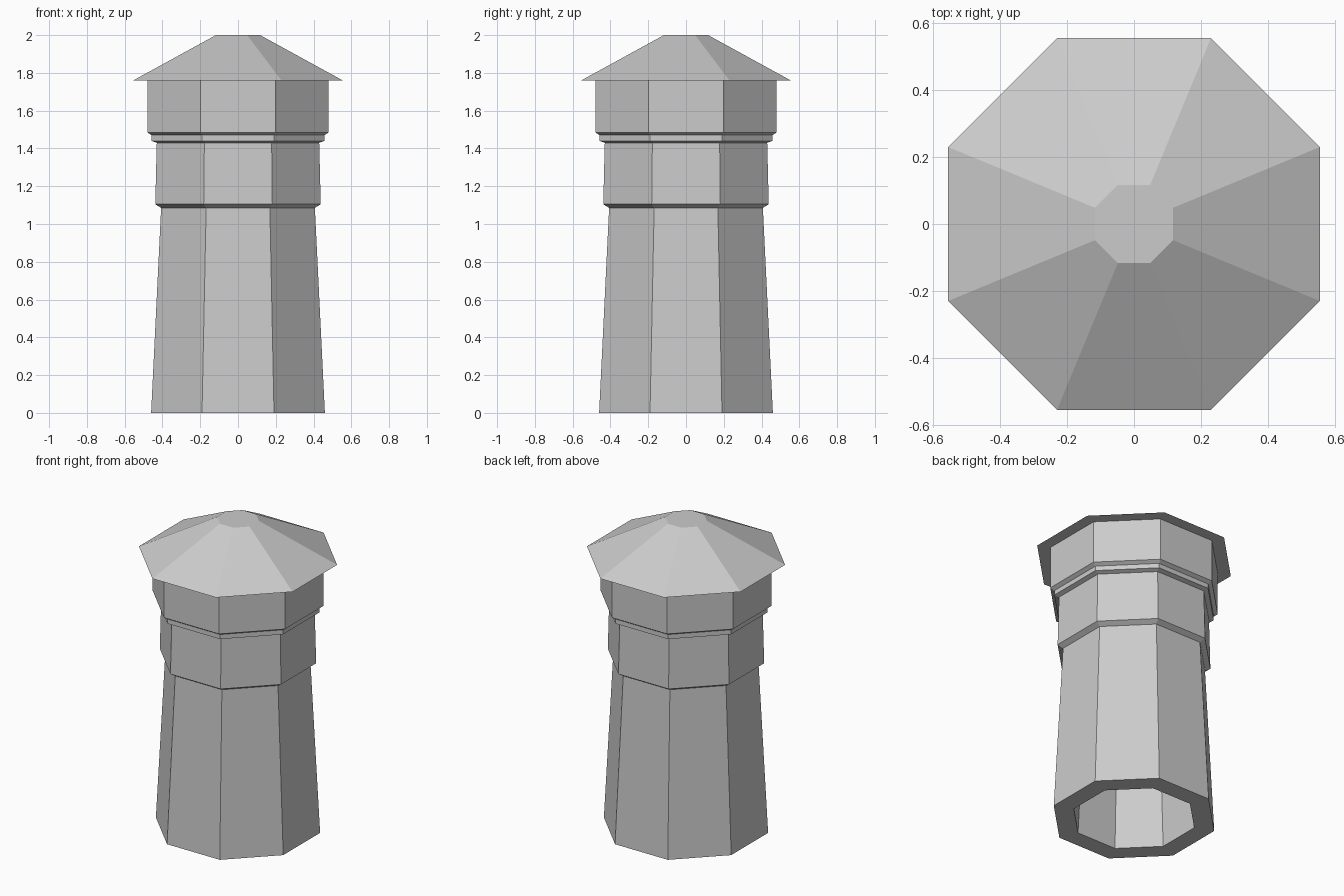
import bpy, bmesh, math

if "Cube" in bpy.data.objects:
    bpy.data.objects.remove(bpy.data.objects["Cube"])

SIDES = 8
K = 1 / math.cos(math.pi / SIDES)  # flat distance -> corner radius


def octagon_part(name, profile, cap_ends=(False, False), closed=False):
    """Sweep a (flat distance, z) profile round an octagon with flats on the axes."""
    bm = bmesh.new()
    rings = []
    for a, z in profile:
        ring = []
        for i in range(SIDES):
            t = (i + 0.5) * 2 * math.pi / SIDES
            ring.append(bm.verts.new((a * K * math.cos(t), a * K * math.sin(t), z)))
        rings.append(ring)
    pairs = list(zip(rings, rings[1:]))
    if closed:
        pairs.append((rings[-1], rings[0]))
    for lo, hi in pairs:
        for i in range(SIDES):
            j = (i + 1) % SIDES
            bm.faces.new((lo[i], lo[j], hi[j], hi[i]))
    if cap_ends[0]:
        bm.faces.new(rings[0][::-1])
    if cap_ends[1]:
        bm.faces.new(rings[-1])
    bmesh.ops.recalc_face_normals(bm, faces=bm.faces)
    mesh = bpy.data.meshes.new(name)
    bm.to_mesh(mesh)
    bm.free()
    obj = bpy.data.objects.new(name, mesh)
    bpy.context.collection.objects.link(obj)
    return obj


# Hollow wall: tapered shaft, middle band, thin moulding and head
octagon_part("tower_wall", [
    (0.46, 0.0), (0.407, 1.085),      # shaft
    (0.438, 1.105), (0.43, 1.43),     # middle band
    (0.457, 1.44), (0.457, 1.47),     # moulding
    (0.48, 1.485), (0.48, 1.76),      # head
    (0.345, 1.76), (0.295, 1.085), (0.345, 0.0),  # hollow inside
], closed=True)

# Overhanging roof with flat top
octagon_part("roof", [(0.555, 1.76), (0.117, 2.0)], cap_ends=(True, True))
